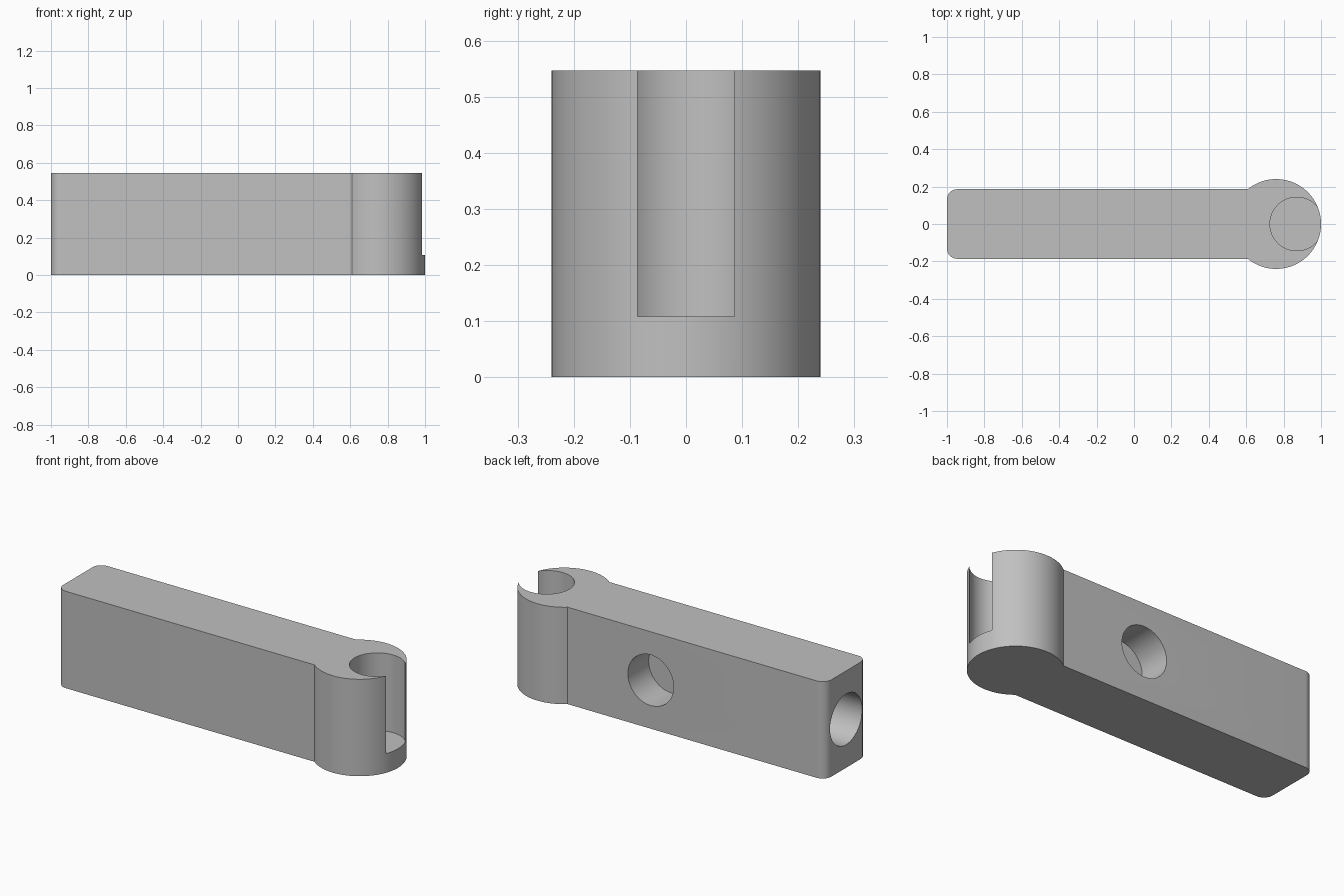
import bpy, bmesh, math
from mathutils import Vector

cube = bpy.data.objects.get("Cube")
if cube:
    bpy.data.objects.remove(cube, do_unlink=True)

HEIGHT, HALF_W, CORNER = 0.547, 0.186, 0.055
HEAD_X, HEAD_R = 0.76, 0.24
HOLE_R = 0.143

grey = bpy.data.materials.new("plain_grey")
grey.use_nodes = True
grey.diffuse_color = (0.53, 0.53, 0.53, 1)
grey.node_tree.nodes["Principled BSDF"].inputs["Base Color"].default_value = grey.diffuse_color


def arc(cx, cy, r, start, end, steps):
    return [(cx + r * math.cos(start + (end - start) * i / steps),
             cy + r * math.sin(start + (end - start) * i / steps))
            for i in range(steps + 1)]


def cutter(name, centre, axis, length):
    """Cylinder running from centre along axis."""
    centre, axis = Vector(centre), Vector(axis)
    bpy.ops.mesh.primitive_cylinder_add(vertices=96, radius=HOLE_R, depth=length,
                                        location=centre + axis * length / 2)
    ob = bpy.context.object
    ob.name = name
    ob.rotation_euler = axis.to_track_quat('Z', 'Y').to_euler()
    ob.data.materials.append(grey)
    return ob


# Arm with rounded end corners, running into the round head
join = math.pi - math.asin(HALF_W / HEAD_R)
inner_x, inner_y = -1 + CORNER, HALF_W - CORNER
outline = arc(HEAD_X, 0, HEAD_R, -join, join, 96)
outline += arc(inner_x, inner_y, CORNER, math.pi / 2, math.pi, 10)
outline += arc(inner_x, -inner_y, CORNER, math.pi, math.pi * 1.5, 10)

bm = bmesh.new()
base = bm.faces.new([bm.verts.new((x, y, 0)) for x, y in outline])
top = bmesh.ops.extrude_face_region(bm, geom=[base])
bmesh.ops.translate(bm, vec=(0, 0, HEIGHT),
                    verts=[v for v in top["geom"] if isinstance(v, bmesh.types.BMVert)])
bmesh.ops.recalc_face_normals(bm, faces=bm.faces)
mesh = bpy.data.meshes.new("arm_with_socket")
bm.to_mesh(mesh)
bm.free()
mesh.materials.append(grey)
arm = bpy.data.objects.new("arm_with_socket", mesh)
bpy.context.collection.objects.link(arm)

# Open socket in the head, blind holes in the back and in the end
cutters = [
    cutter("socket_cutter", (0.87, 0, 0.108), (0, 0, 1), 0.6),
    cutter("back_hole_cutter", (0.09, 0, HEIGHT / 2), (0, 1, 0), 0.4),
    cutter("end_hole_cutter", (-0.8, 0, HEIGHT / 2), (-1, 0, 0), 0.4),
]
bpy.ops.object.select_all(action='DESELECT')
arm.select_set(True)
bpy.context.view_layer.objects.active = arm
for c in cutters:
    mod = arm.modifiers.new(c.name, 'BOOLEAN')
    mod.operation, mod.solver, mod.object = 'DIFFERENCE', 'EXACT', c
    bpy.ops.object.modifier_apply(modifier=mod.name)
for c in cutters:
    bpy.data.objects.remove(c, do_unlink=True)

bpy.ops.object.shade_smooth_by_angle(angle=math.radians(25))
